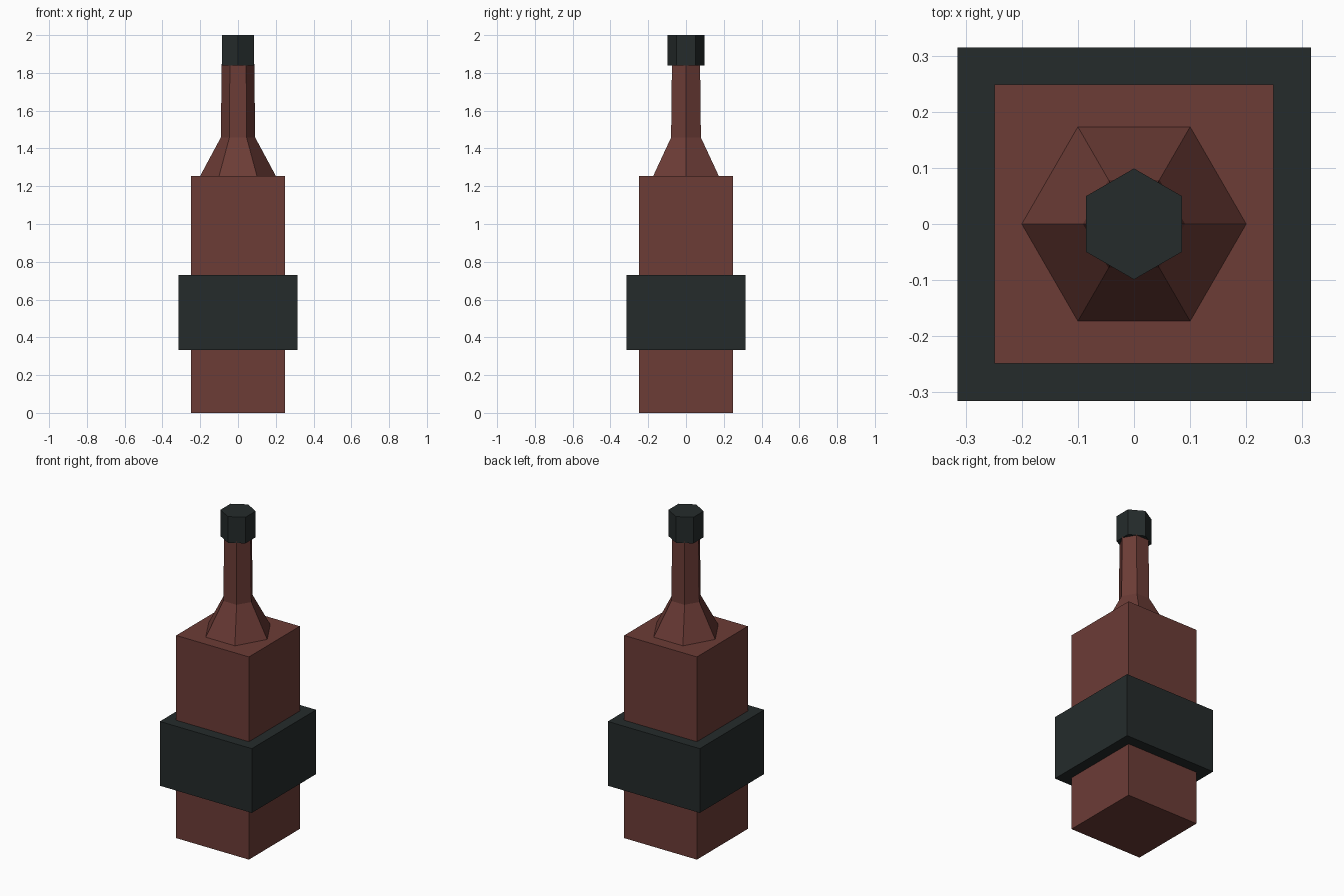
import bpy, bmesh
from math import sin, cos, pi, sqrt

if "Cube" in bpy.data.objects:
    bpy.data.objects.remove(bpy.data.objects["Cube"])


def material(name, rgb):
    m = bpy.data.materials.new(name)
    m.diffuse_color = (*rgb, 1)
    m.use_nodes = True
    m.node_tree.nodes["Principled BSDF"].inputs["Base Color"].default_value = m.diffuse_color
    return m


def loft(name, sides, profile, mat, turn=0.0):
    """Stack regular polygon rings given as (radius, z) and cap both ends."""
    bm = bmesh.new()
    rings = []
    for r, z in profile:
        angles = [turn + 2 * pi * i / sides for i in range(sides)]
        rings.append([bm.verts.new((r * cos(a), r * sin(a), z)) for a in angles])
    for low, high in zip(rings, rings[1:]):
        for i in range(sides):
            j = (i + 1) % sides
            bm.faces.new((low[i], low[j], high[j], high[i]))
    bm.faces.new(rings[0][::-1])
    bm.faces.new(rings[-1])
    mesh = bpy.data.meshes.new(name)
    bm.to_mesh(mesh)
    bm.free()
    mesh.materials.append(mat)
    obj = bpy.data.objects.new(name, mesh)
    bpy.context.collection.objects.link(obj)
    return obj


glass = material("brown_glass", (0.15, 0.045, 0.037))
dark = material("dark_label", (0.018, 0.024, 0.024))
diag = sqrt(2)  # half width to corner radius of a square

# Square body and the label band around it
loft("bottle_body", 4, [(0.249 * diag, 0), (0.249 * diag, 1.255)], glass, pi / 4)
loft("label_band", 4, [(0.315 * diag, 0.332), (0.315 * diag, 0.73)], dark, pi / 4)

# Hexagonal shoulder running up into the neck
loft("bottle_neck", 6, [(0.2, 1.255), (0.091, 1.458), (0.086, 1.85)], glass)

# Hexagonal cap, turned so that its corners face front and back
loft("bottle_cap", 6, [(0.099, 1.838), (0.099, 2.0)], dark, pi / 6)
